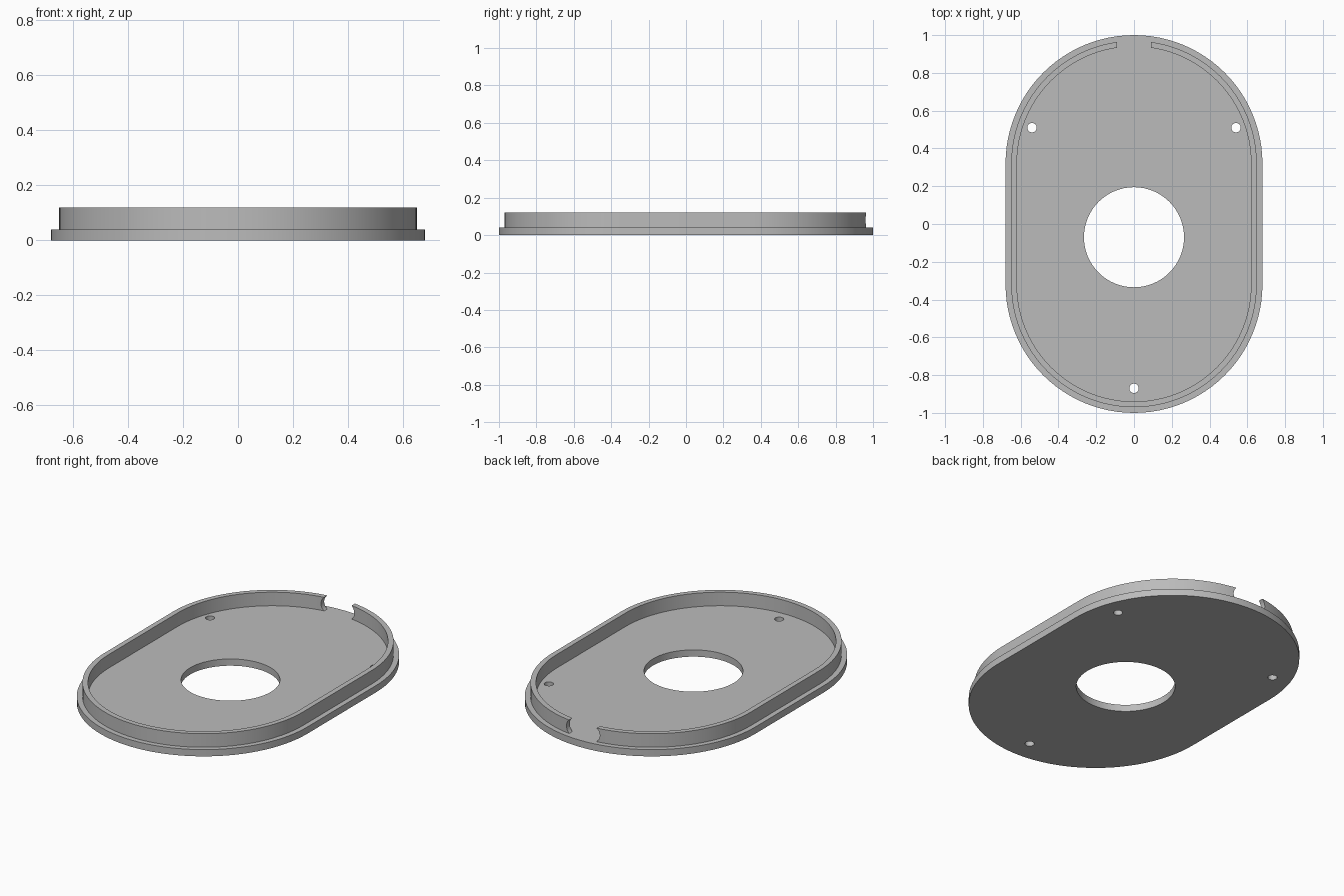
import bpy, bmesh
from math import sin, cos, pi, radians
from mathutils import Matrix

cube = bpy.data.objects.get("Cube")
if cube:
    bpy.data.objects.remove(cube)

grey = bpy.data.materials.new("plain grey")
grey.use_nodes = True
grey.diffuse_color = (0.5, 0.5, 0.5, 1)
grey.node_tree.nodes["Principled BSDF"].inputs["Base Color"].default_value = (0.5, 0.5, 0.5, 1)

STRAIGHT = 0.32   # half length of the straight sides
BASE_TOP, WALL_TOP = 0.04, 0.12


def stadium(radius, straight=STRAIGHT, steps=48):
    """Outline of two half circles joined by straight sides."""
    pts = []
    for side in (1, -1):
        for i in range(steps + 1):
            a = pi * i / steps
            pts.append((side * radius * cos(a), side * (radius * sin(a) + straight)))
    return pts


def circle(x, y, radius, steps=64):
    return [(x + radius * cos(2 * pi * i / steps), y + radius * sin(2 * pi * i / steps))
            for i in range(steps)]


def prism(name, outline, z0, z1, matrix=Matrix()):
    """Solid made by raising a flat outline from z0 to z1."""
    bm = bmesh.new()
    face = bm.faces.new([bm.verts.new((x, y, z0)) for x, y in outline])
    top = bmesh.ops.extrude_face_region(bm, geom=[face])["geom"]
    bmesh.ops.translate(bm, vec=(0, 0, z1 - z0),
                        verts=[v for v in top if isinstance(v, bmesh.types.BMVert)])
    bmesh.ops.recalc_face_normals(bm, faces=bm.faces)
    bm.transform(matrix)
    mesh = bpy.data.meshes.new(name)
    bm.to_mesh(mesh)
    bm.free()
    mesh.materials.append(grey)
    obj = bpy.data.objects.new(name, mesh)
    bpy.context.collection.objects.link(obj)
    return obj


def cut(target, cutters):
    """Subtract the cutters, then remove them."""
    for c in cutters:
        mod = target.modifiers.new("cut", "BOOLEAN")
        mod.operation, mod.solver, mod.object = "DIFFERENCE", "EXACT", c
    graph = bpy.context.evaluated_depsgraph_get()
    mesh = bpy.data.meshes.new_from_object(target.evaluated_get(graph))
    target.modifiers.clear()
    target.data = mesh
    for c in cutters:
        bpy.data.objects.remove(c)


# Base plate with the large opening and three screw holes
base = prism("base_plate", stadium(0.68), 0, BASE_TOP)
holes = [(0, -0.07, 0.265), (0.54, 0.51, 0.025), (-0.54, 0.51, 0.025), (0, -0.87, 0.025)]
cut(base, [prism("hole_cutter", circle(*h), -0.1, 0.1) for h in holes])

# Raised rim wall with a round-sided cable notch at the back
rim = prism("rim_wall", stadium(0.65), BASE_TOP, WALL_TOP)
inner = prism("inner_cutter", stadium(0.62), 0, 0.2)
lay_back = Matrix.Translation((0, 0, 0.08)) @ Matrix.Rotation(radians(90), 4, "X")
notch_outline = [(y, x) for x, y in stadium(0.052, straight=0.057, steps=16)]
notch = prism("notch_cutter", notch_outline, -1.1, -0.8, lay_back)
cut(rim, [inner, notch])

# Smooth curved walls, keeping the rims sharp
bpy.ops.object.select_all(action="DESELECT")
for obj in (base, rim):
    obj.select_set(True)
bpy.context.view_layer.objects.active = base
bpy.ops.object.shade_smooth_by_angle(angle=radians(30))
